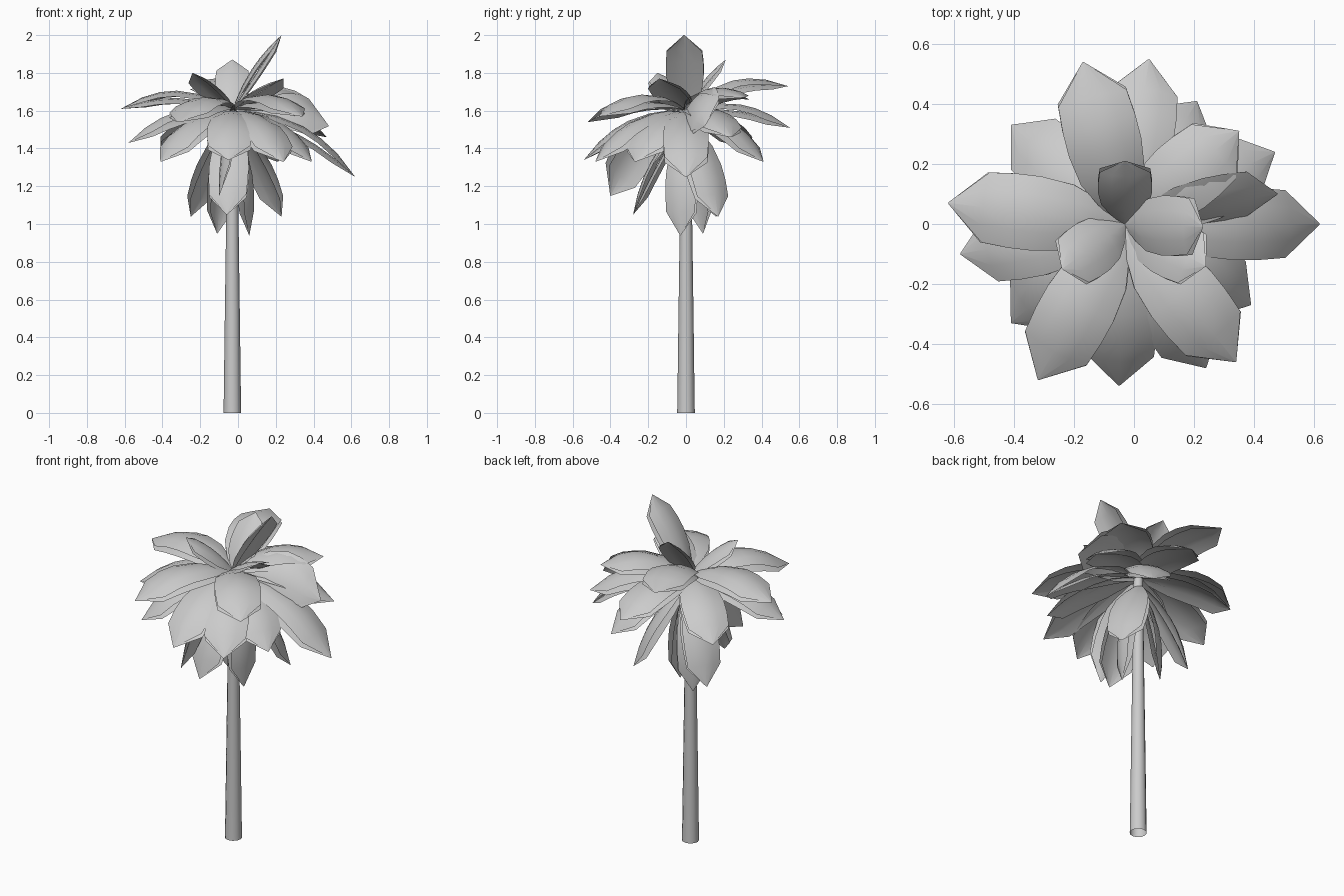
import bpy, bmesh, math
from mathutils import Vector, Matrix

cube = bpy.data.objects.get("Cube")
if cube:
    bpy.data.objects.remove(cube, do_unlink=True)


def make_material(name, rgb):
    mat = bpy.data.materials.new(name)
    mat.use_nodes = True
    mat.diffuse_color = (*rgb, 1)
    mat.node_tree.nodes["Principled BSDF"].inputs["Base Color"].default_value = (*rgb, 1)
    return mat


GREY = make_material("light grey", (0.6, 0.6, 0.6))
TRUNK_X = -0.03


def finish(bm, name):
    mesh = bpy.data.meshes.new(name)
    bm.to_mesh(mesh)
    bm.free()
    mesh.materials.append(GREY)
    for poly in mesh.polygons:
        poly.use_smooth = True
    obj = bpy.data.objects.new(name, mesh)
    bpy.context.collection.objects.link(obj)
    return obj


def skin(bm, rows, closed=False):
    """Join rows of points with quads."""
    rows = [[bm.verts.new(p) for p in row] for row in rows]
    count = len(rows[0])
    for low, high in zip(rows, rows[1:]):
        for i in range(count if closed else count - 1):
            j = (i + 1) % count
            bm.faces.new((low[i], low[j], high[j], high[i]))


# Trunk: open tapering tube
SIDES = 12
rings = []
for z, r in ((0, 0.047), (0.03, 0.046), (0.5, 0.04), (1.0, 0.033), (1.6, 0.026)):
    rings.append([(TRUNK_X + r * math.cos(a), r * math.sin(a), z)
                  for a in (2 * math.pi * i / SIDES for i in range(SIDES))])
bm = bmesh.new()
skin(bm, rings, closed=True)
finish(bm, "trunk")


# Fronds: two arched layers that meet at the root and the blunt pointed end
OUTLINE = ((0.0, 0.15), (0.15, 0.57), (0.3, 0.88), (0.5, 1.0), (0.65, 1.0), (0.81, 0.94), (1.0, 0.02))


def layer(root, tip, width, twist, bulge):
    """Rows of points across one arched, cupped layer."""
    chord = tip - root
    out = Vector((chord.x, chord.y, 0)).normalized()
    side = Vector((-out.y, out.x, 0))
    bend = chord.cross(side).normalized()
    control = (root + tip) / 2 + bend * bulge * chord.length
    turn = Matrix.Rotation(math.radians(twist), 3, chord)
    rows = []
    for t, w in OUTLINE:
        centre = root * (1 - t) ** 2 + control * 2 * t * (1 - t) + tip * t * t
        tangent = (control - root) * (1 - t) + (tip - control) * t
        across = turn @ side
        normal = tangent.cross(across).normalized()
        half = width * w / 2
        rows.append([centre + across * half * s - normal * 0.25 * half * s * s
                     for s in (1, 0.5, 0, -0.5, -1)])
    return rows


def frond(name, tip, width=0.24, twist=0, bulge=0.28, start=1.6):
    root = Vector((TRUNK_X, 0, start))
    bm = bmesh.new()
    for height in (bulge, bulge - 0.13):
        skin(bm, layer(root, Vector(tip), width, twist, height))
    return finish(bm, name)


# Young fronds pointing up
YOUNG = (
    ((0.23, -0.01, 2.0), 0.2),
    ((-0.03, 0.21, 1.87), 0.18),
    ((-0.24, -0.15, 1.8), 0.19),
    ((0.24, -0.14, 1.77), 0.2),
)
for i, (tip, width) in enumerate(YOUNG):
    frond(f"young_frond_{i + 1}", tip, width, bulge=0.14)

# Upper crown, spreading outward
UPPER = (
    (-0.17, 0.54, 1.73), (0.35, 0.31, 1.67), (0.34, -0.46, 1.57),
    (-0.32, -0.52, 1.54), (-0.62, 0.07, 1.61),
)
for i, tip in enumerate(UPPER):
    frond(f"upper_frond_{i + 1}", tip, 0.25, bulge=0.34)

# Lower crown, arching down
LOWER = (
    (0.05, 0.55, 1.51), (0.21, 0.41, 1.33), (0.47, 0.24, 1.46),
    (0.62, 0.0, 1.25), (0.39, -0.27, 1.33), (0.24, -0.48, 1.33),
    (-0.05, -0.54, 1.34), (-0.41, -0.33, 1.33), (-0.58, -0.1, 1.43),
    (-0.41, 0.33, 1.4),
)
for i, tip in enumerate(LOWER):
    frond(f"lower_frond_{i + 1}", tip)

# Fronds turned on edge
frond("turned_frond_1", (0.48, 0.1, 1.52), twist=50, bulge=0.36)
frond("turned_frond_2", (-0.1, -0.4, 1.15), 0.2, twist=65)

# Old fronds hanging beside the trunk
HANGING = (
    ((-0.25, 0.16, 1.04), 0.2), ((0.23, 0.17, 1.04), 0.21), ((-0.06, -0.28, 1.05), 0.21),
    ((-0.11, 0.09, 0.95), 0.17), ((0.06, -0.03, 0.94), 0.17),
)
for i, (tip, width) in enumerate(HANGING):
    frond(f"hanging_frond_{i + 1}", tip, width, bulge=0.18, start=1.56)
